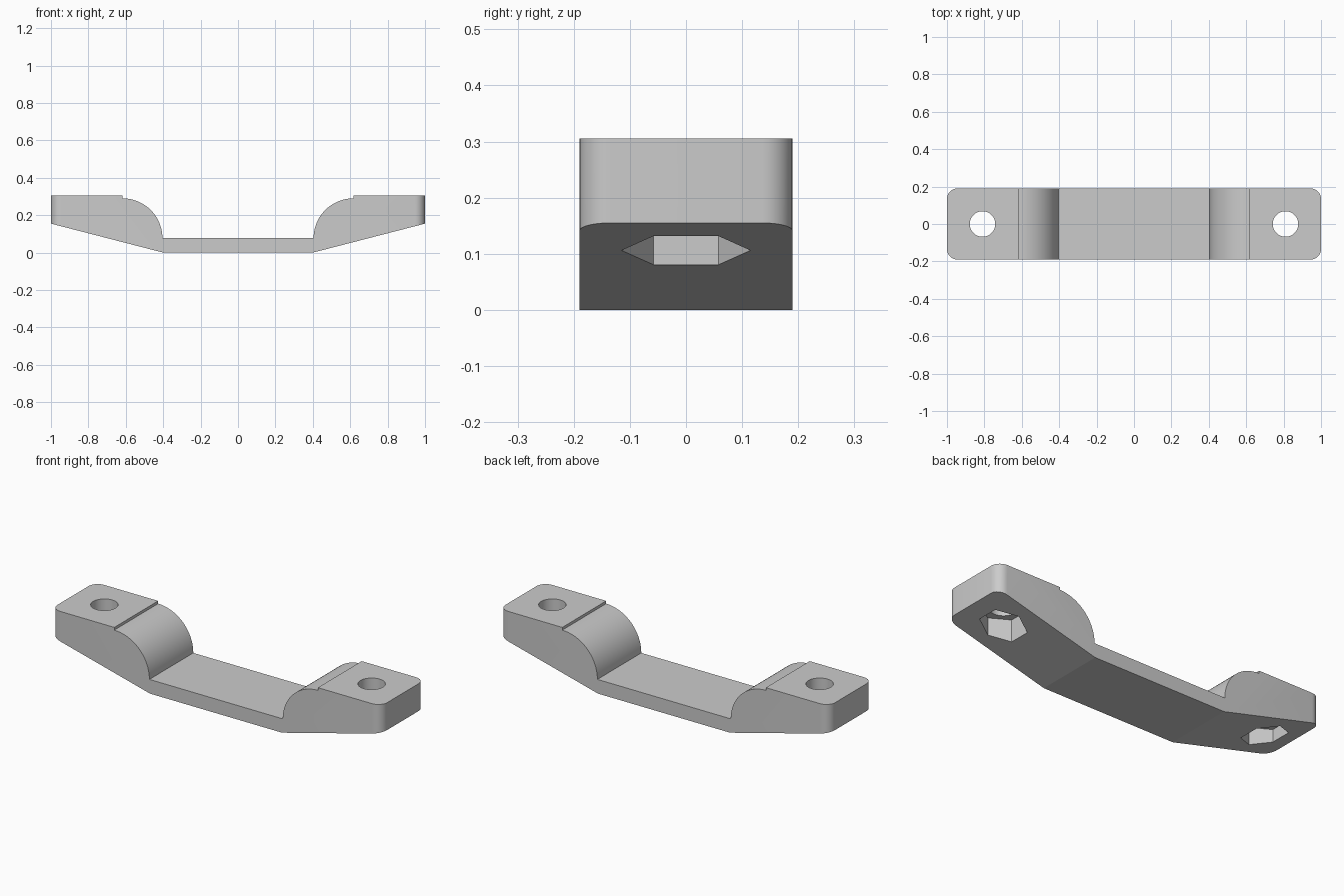
import bpy, bmesh
from math import sin, cos, pi, radians
from mathutils import Vector

if "Cube" in bpy.data.objects:
    bpy.data.objects.remove(bpy.data.objects["Cube"])

HALF_WIDTH = 0.19
CORNER = 0.055
HOLE_X = 0.81

grey = bpy.data.materials.new("light_grey")
grey.use_nodes = True
colour = (0.6, 0.6, 0.6, 1)
grey.diffuse_color = colour
grey.node_tree.nodes["Principled BSDF"].inputs["Base Color"].default_value = colour


def prism(name, outline, sweep, round_ends=False):
    """Extrude a flat outline along a vector into a closed solid."""
    bm = bmesh.new()
    face = bm.faces.new([bm.verts.new(p) for p in outline])
    made = bmesh.ops.extrude_face_region(bm, geom=[face], use_keep_orig=True)["geom"]
    moved = [g for g in made if isinstance(g, bmesh.types.BMVert)]
    bmesh.ops.translate(bm, verts=moved, vec=Vector(sweep))
    bmesh.ops.recalc_face_normals(bm, faces=bm.faces)
    if round_ends:
        ends = [e for e in bm.edges
                if all(abs(v.co.x) > 0.99 for v in e.verts)
                and abs(e.verts[0].co.z - e.verts[1].co.z) > 0.1]
        bmesh.ops.bevel(bm, geom=ends, offset=CORNER, segments=8,
                        profile=0.5, affect='EDGES')
    mesh = bpy.data.meshes.new(name)
    bm.to_mesh(mesh)
    bm.free()
    obj = bpy.data.objects.new(name, mesh)
    bpy.context.collection.objects.link(obj)
    mesh.materials.append(grey)
    return obj


def ring(x, radius, count, z):
    angles = [pi / 2 + 2 * pi * i / count for i in range(count)]
    return [(x + radius * cos(a), radius * sin(a), z) for a in angles]


# Half of the side profile, from the bottom corner up to the rounded shoulder
half = [(0.4, 0), (1, 0.155), (1, 0.305), (0.617, 0.305), (0.617, 0.29)]
steps = 20
for i in range(1, steps + 1):
    a = pi / 2 * (1 + i / steps)
    half.append((0.617 + 0.213 * cos(a), 0.077 + 0.213 * sin(a)))
profile = half + [(-x, z) for x, z in reversed(half)]

# Handle body with rounded outer corners
handle = prism("handle_body", [(x, -HALF_WIDTH, z) for x, z in profile],
               (0, 2 * HALF_WIDTH, 0), round_ends=True)

# Bolt holes from the top and hexagonal nut pockets from below
cutters = []
for side, x in (("right", -HOLE_X), ("left", HOLE_X)):
    cutters.append(prism(side + "_nut_pocket_cutter", ring(x, 0.115, 6, -0.1), (0, 0, 0.3)))
    cutters.append(prism(side + "_bolt_hole_cutter", ring(x, 0.068, 48, 0.15), (0, 0, 0.3)))

bpy.ops.object.select_all(action='DESELECT')
bpy.context.view_layer.objects.active = handle
handle.select_set(True)
for cutter in cutters:
    cutter.hide_render = True
    mod = handle.modifiers.new(cutter.name, 'BOOLEAN')
    mod.operation = 'DIFFERENCE'
    mod.solver = 'EXACT'
    mod.object = cutter
    bpy.ops.object.modifier_apply(modifier=mod.name)
for cutter in cutters:
    bpy.data.objects.remove(cutter)

bpy.ops.object.shade_smooth_by_angle(angle=radians(12))
